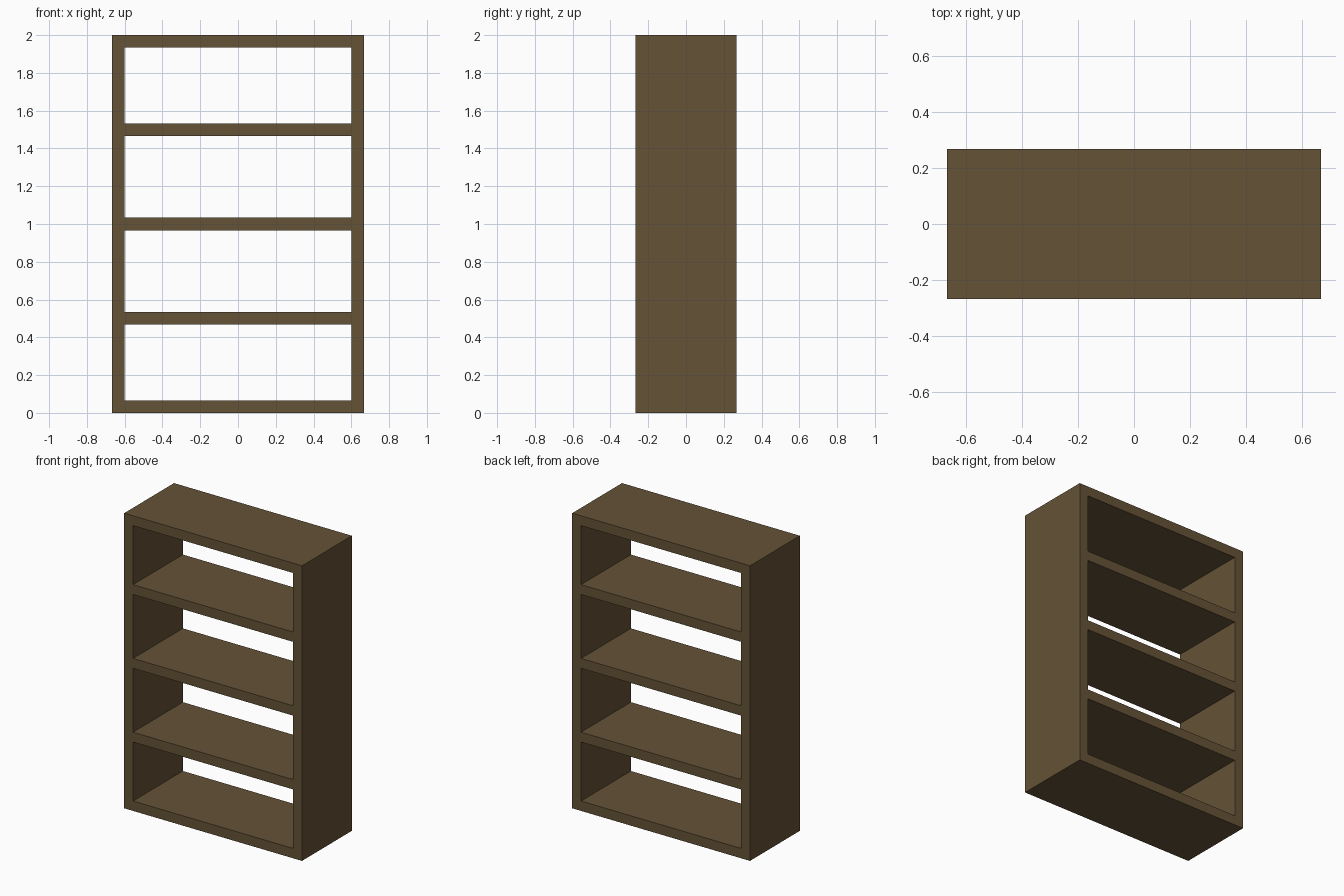
import bpy
import bmesh

if "Cube" in bpy.data.objects:
    bpy.data.objects.remove(bpy.data.objects["Cube"])

W, D, H, T = 1.3333, 0.5333, 2.0, 0.0667   # width, depth, height, board thickness

wood = bpy.data.materials.new("brown_wood")
wood.diffuse_color = (0.13, 0.085, 0.038, 1)
wood.use_nodes = True
wood.node_tree.nodes["Principled BSDF"].inputs["Base Color"].default_value = wood.diffuse_color


def add_object(name, bm):
    bmesh.ops.recalc_face_normals(bm, faces=bm.faces)
    mesh = bpy.data.meshes.new(name)
    bm.to_mesh(mesh)
    bm.free()
    mesh.materials.append(wood)
    obj = bpy.data.objects.new(name, mesh)
    bpy.context.collection.objects.link(obj)
    return obj


def rectangle(bm, x, z0, z1):
    return [bm.verts.new((px, -D / 2, pz))
            for px, pz in ((-x, z0), (x, z0), (x, z1), (-x, z1))]


# Outer frame: mitred rectangular ring extruded front to back, open at both faces
bm = bmesh.new()
outer = rectangle(bm, W / 2, 0, H)
inner = rectangle(bm, W / 2 - T, T, H - T)
ring = []
for i in range(4):
    j = (i + 1) % 4
    ring.append(bm.faces.new((outer[i], outer[j], inner[j], inner[i])))
back = bmesh.ops.extrude_face_region(bm, geom=ring, use_keep_orig=True)["geom"]
bmesh.ops.translate(bm, vec=(0, D, 0),
                    verts=[v for v in back if isinstance(v, bmesh.types.BMVert)])
add_object("outer_frame", bm)

# Three shelves spanning between the sides
for name, z in (("lower_shelf", 0.5), ("middle_shelf", 1.0), ("upper_shelf", 1.5)):
    bm = bmesh.new()
    bmesh.ops.create_cube(bm, size=1)
    bmesh.ops.scale(bm, vec=(W - 2 * T, D, T), verts=bm.verts)
    add_object(name, bm).location.z = z
